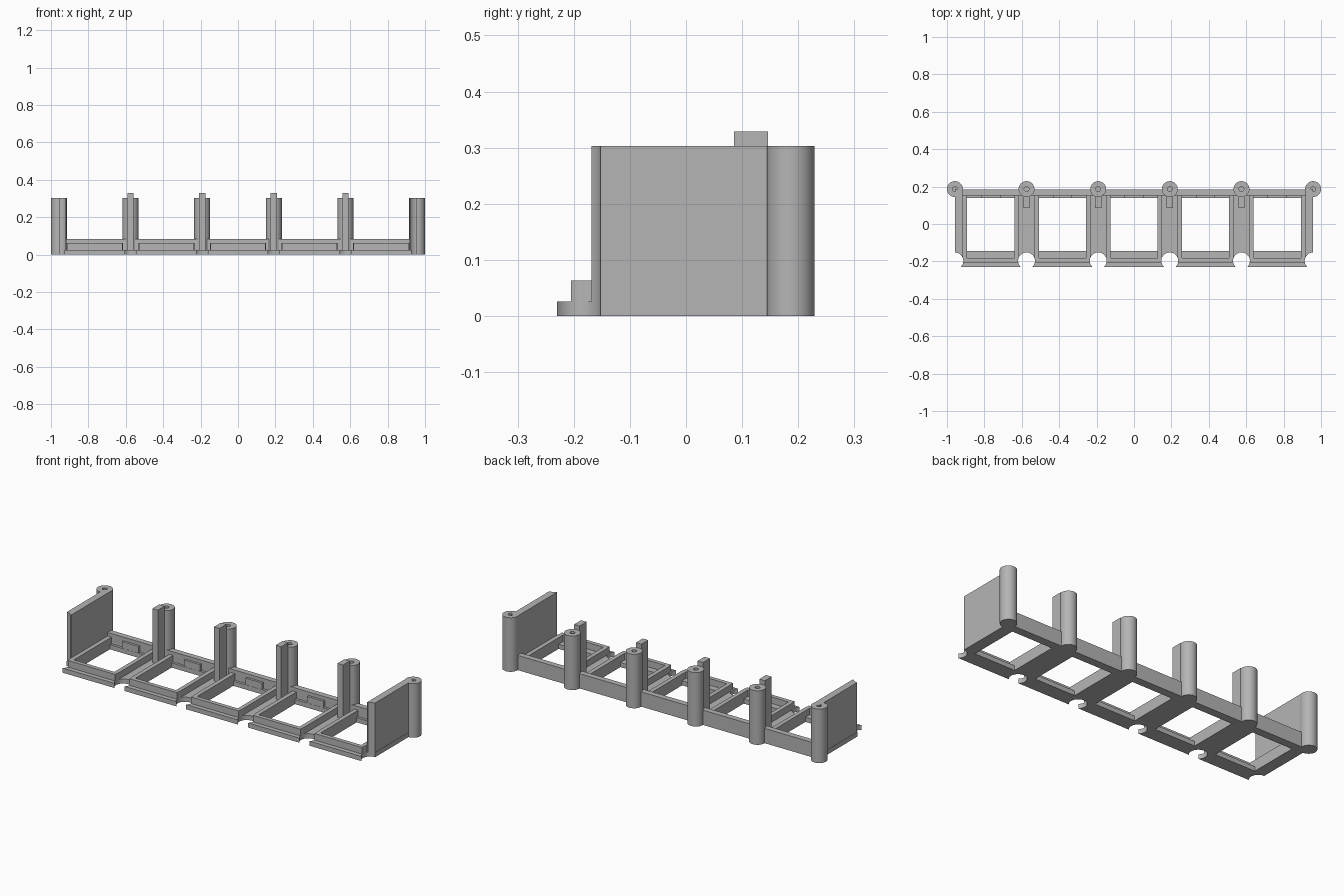
import bpy, bmesh, math
from mathutils import Matrix

if "Cube" in bpy.data.objects:
    bpy.data.objects.remove(bpy.data.objects["Cube"])

PITCH = 0.383
POSTS = [(i - 2.5) * PITCH for i in range(6)]
CELLS = [(i - 2) * PITCH for i in range(5)]
POST_Y, POST_R = 0.1865, 0.0425
FLOOR_Z, RIM_Z, POST_Z = 0.026, 0.063, 0.303

grey = bpy.data.materials.new("plastic_grey")
grey.diffuse_color = (0.46, 0.46, 0.46, 1)
grey.use_nodes = True
grey.node_tree.nodes["Principled BSDF"].inputs["Base Color"].default_value = grey.diffuse_color


def add_box(bm, x0, x1, y0, y1, z0, z1):
    m = Matrix.Translation(((x0 + x1) / 2, (y0 + y1) / 2, (z0 + z1) / 2))
    m = m @ Matrix.Diagonal((x1 - x0, y1 - y0, z1 - z0, 1))
    bmesh.ops.create_cube(bm, size=1, matrix=m)


def add_cyl(bm, x, y, r, z0, z1, sides=40):
    bmesh.ops.create_cone(bm, cap_ends=True, segments=sides, radius1=r, radius2=r,
                          depth=z1 - z0, matrix=Matrix.Translation((x, y, (z0 + z1) / 2)))


def make(name, boxes=(), cyls=()):
    bm = bmesh.new()
    for b in boxes:
        add_box(bm, *b)
    for c in cyls:
        add_cyl(bm, *c)
    me = bpy.data.meshes.new(name)
    bm.to_mesh(me)
    bm.free()
    me.materials.append(grey)
    ob = bpy.data.objects.new(name, me)
    bpy.context.collection.objects.link(ob)
    return ob


def select(ob):
    bpy.ops.object.select_all(action='DESELECT')
    ob.select_set(True)
    bpy.context.view_layer.objects.active = ob


def cut(ob, *cutters):
    select(ob)
    for c in cutters:
        mod = ob.modifiers.new("cut", 'BOOLEAN')
        mod.operation = 'DIFFERENCE'
        mod.solver = 'EXACT'
        mod.object = c
        bpy.ops.object.modifier_apply(modifier=mod.name)
    bpy.ops.object.shade_smooth_by_angle(angle=math.radians(30))


# Helpers: window openings, round front notches, screw holes
openings = make("opening_cutter", [(x - 0.126, x + 0.126, -0.145, 0.138, -0.1, 0.2) for x in CELLS])
notches = make("notch_cutter", cyls=[(x, -0.197, 0.045, -0.1, 0.5) for x in POSTS])
holes = make("hole_cutter", cyls=[(x, POST_Y, 0.013, 0.2, 0.5, 20) for x in POSTS])

# Floor plate with five openings and the thin front lip
floor = make("floor_frame", [(POSTS[0], POSTS[-1], -0.23, POST_Y - 0.003, 0, FLOOR_Z)])
cut(floor, openings, notches)

# Raised bar along the front, broken up by the notches
bar = make("front_bar", [(POSTS[0], POSTS[-1], -0.205, -0.182, 0.0, RIM_Z)])
cut(bar, notches)

# Low rims on both sides of every opening
rims = [(x + s * 0.138 - 0.012, x + s * 0.138 + 0.012, -0.183, 0.153, 0.0, RIM_Z)
        for x in CELLS for s in (-1, 1)]
cut(make("side_rims", rims), notches)

# Back wall and the small latch blocks on its inner face
make("back_wall", [(POSTS[0], POSTS[-1], 0.152, 0.184, 0, 0.083)])
make("latch_blocks", [(x - 0.051, x + 0.051, 0.139, 0.154, 0.02, RIM_Z) for x in CELLS])

# Tall end walls, hollowed at the front corner
ends = [(min(s * 0.917, s * 0.956), max(s * 0.917, s * 0.956), -0.168, POST_Y, 0, POST_Z)
        for s in (-1, 1)]
cut(make("end_walls", ends), notches)

# Round screw posts
posts = make("screw_posts", cyls=[(x, POST_Y, POST_R, 0, POST_Z) for x in POSTS])
cut(posts, holes)

# Upright fins in front of the inner posts
make("post_fins", [(x - 0.017, x + 0.017, 0.0855, 0.146, 0, 0.329) for x in POSTS[1:-1]])

for helper in (openings, notches, holes):
    bpy.data.objects.remove(helper)
